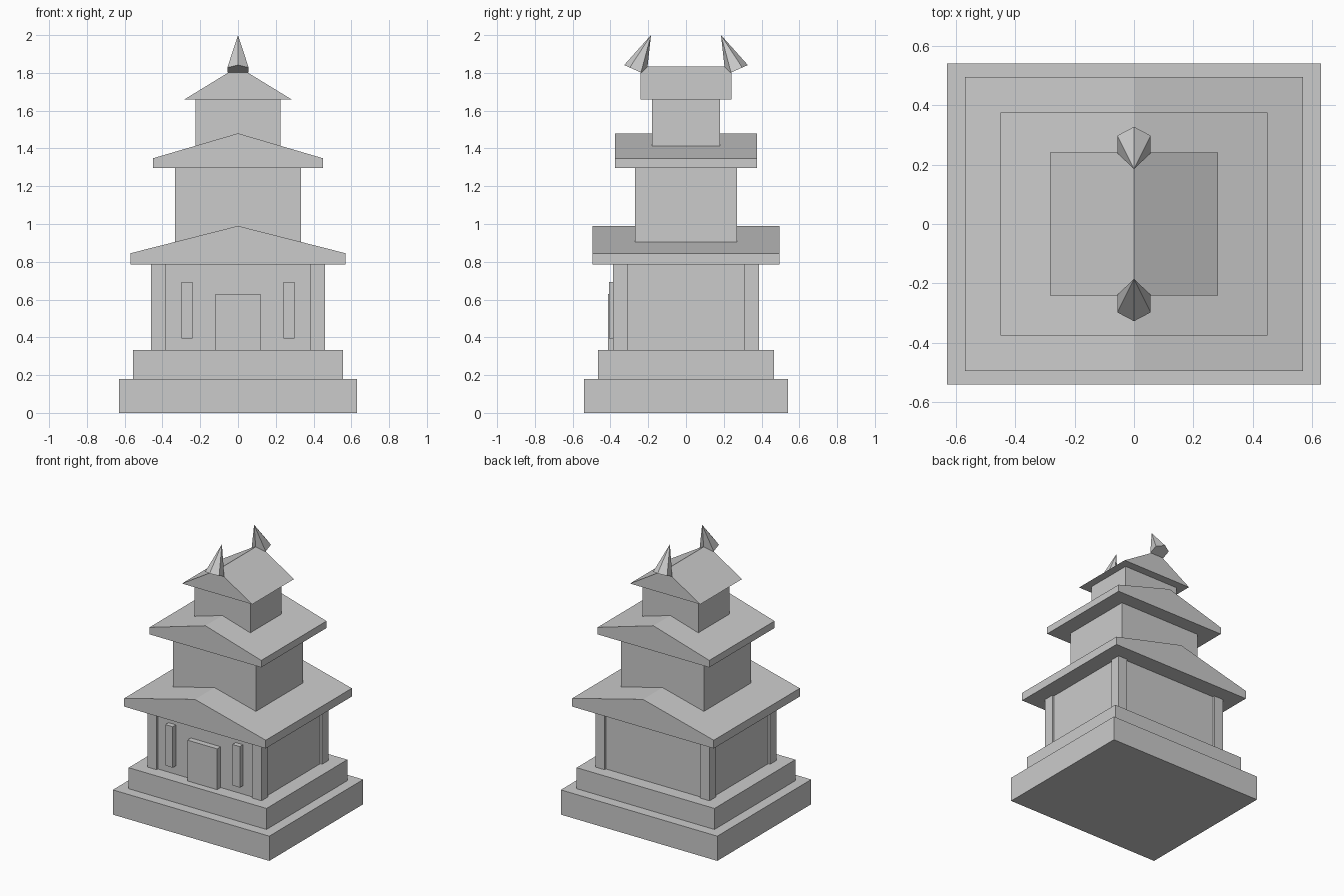
import bpy, bmesh, math
from mathutils import Matrix, Vector

if "Cube" in bpy.data.objects:
    bpy.data.objects.remove(bpy.data.objects["Cube"])


def finish(name, bm):
    bmesh.ops.recalc_face_normals(bm, faces=bm.faces)
    mesh = bpy.data.meshes.new(name)
    bm.to_mesh(mesh)
    bm.free()
    obj = bpy.data.objects.new(name, mesh)
    bpy.context.collection.objects.link(obj)
    return obj


def box(name, x0, x1, y0, y1, z0, z1):
    bm = bmesh.new()
    bmesh.ops.create_cube(bm, size=1)
    bmesh.ops.scale(bm, vec=(x1 - x0, y1 - y0, z1 - z0), verts=bm.verts)
    bmesh.ops.translate(bm, vec=((x0 + x1) / 2, (y0 + y1) / 2, (z0 + z1) / 2), verts=bm.verts)
    return finish(name, bm)


def block(name, hx, hy, z0, z1):
    return box(name, -hx, hx, -hy, hy, z0, z1)


def gable(name, hx, hy, z0, eave, peak):
    # gable profile in xz, extruded front to back
    pts = [(-hx, z0), (hx, z0), (hx, eave), (0, peak), (-hx, eave)]
    if eave == z0:
        pts = [(-hx, z0), (hx, z0), (0, peak)]
    bm = bmesh.new()
    face = bm.faces.new([bm.verts.new((x, -hy, z)) for x, z in pts])
    ext = bmesh.ops.extrude_face_region(bm, geom=[face], use_keep_orig=True)
    moved = [v for v in ext["geom"] if isinstance(v, bmesh.types.BMVert)]
    bmesh.ops.translate(bm, vec=(0, 2 * hy, 0), verts=moved)
    return finish(name, bm)


# stepped base
block("base_step_lower", 0.63, 0.54, 0, 0.18)
block("base_step_upper", 0.555, 0.465, 0.18, 0.333)

# storeys
block("ground_floor_walls", 0.445, 0.371, 0.333, 0.785)
block("middle_floor_walls", 0.333, 0.27, 0.845, 1.297)
block("top_floor_walls", 0.225, 0.18, 1.35, 1.66)

# corner posts
for sx in (-1, 1):
    for sy in (-1, 1):
        xs = sorted((sx * 0.385, sx * 0.46))
        ys = sorted((sy * 0.31, sy * 0.386))
        box("corner_post", *xs, *ys, 0.333, 0.785)

# door and window panels on the front
box("door", -0.12, 0.12, -0.412, -0.36, 0.333, 0.63)
for s in (-1, 1):
    xs = sorted((s * 0.24, s * 0.30))
    box("window_panel", *xs, -0.408, -0.36, 0.395, 0.693)

# roofs
gable("lower_roof", 0.57, 0.495, 0.785, 0.845, 0.99)
gable("middle_roof", 0.45, 0.375, 1.297, 1.348, 1.48)
gable("top_roof", 0.283, 0.24, 1.66, 1.66, 1.833)

# tilted six-sided ridge horns
for s in (-1, 1):
    tilt, depth = 0.42, 0.203
    bm = bmesh.new()
    bmesh.ops.create_cone(bm, cap_ends=True, segments=6, radius1=0.065, radius2=0, depth=depth)
    bmesh.ops.remove_doubles(bm, verts=bm.verts, dist=1e-5)
    move = (Matrix.Translation((0, s * 0.268, 1.815))
            @ Matrix.Rotation(s * tilt, 4, 'X')
            @ Matrix.Translation((0, 0, depth / 2)))
    bmesh.ops.transform(bm, matrix=move, verts=bm.verts)
    finish("ridge_horn", bm)
